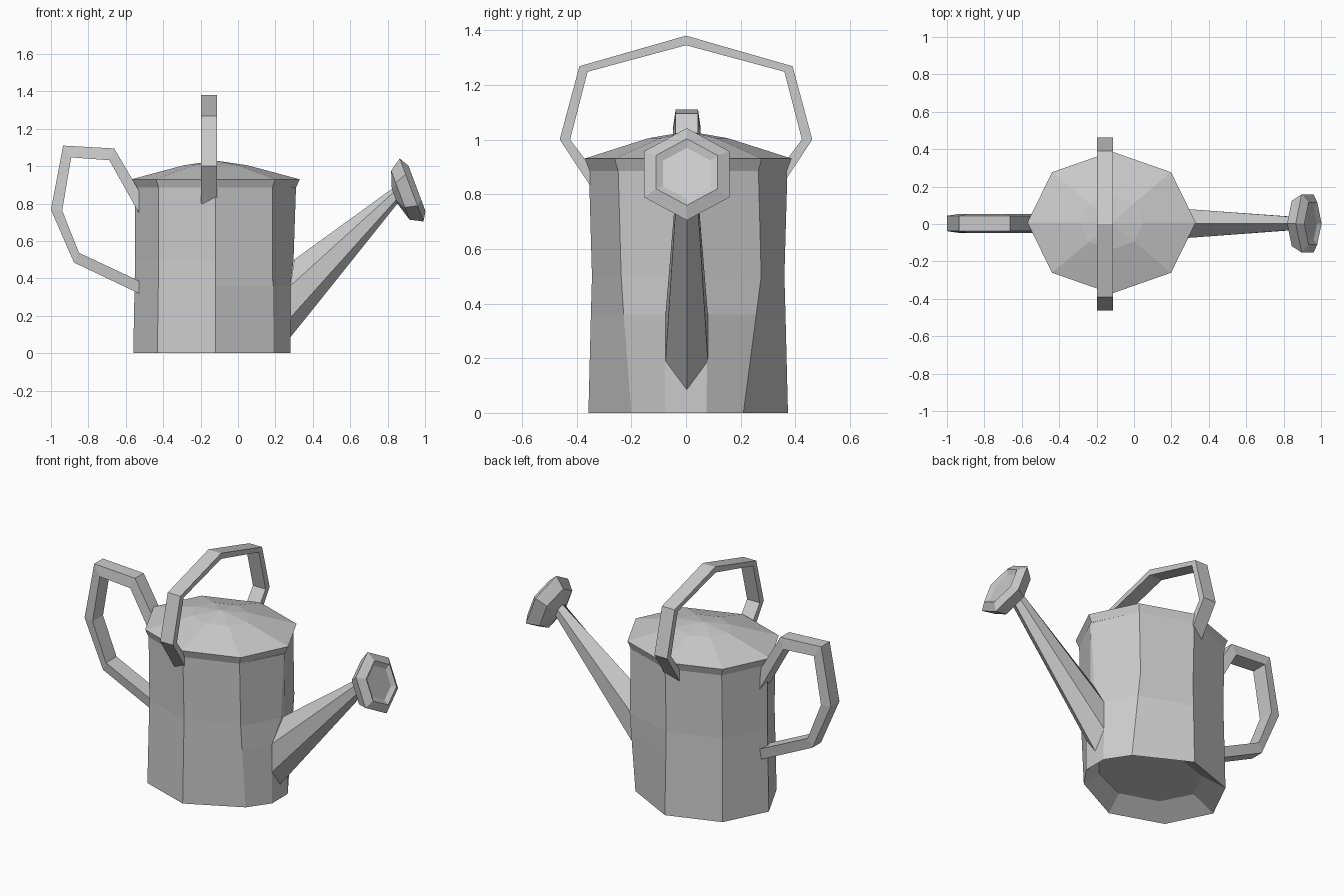
import bpy, bmesh
from math import cos, sin, pi
from mathutils import Vector

if "Cube" in bpy.data.objects:
    bpy.data.objects.remove(bpy.data.objects["Cube"])


def loft(name, rings):
    """Skin a list of equal-length vertex rings and cap both ends."""
    bm = bmesh.new()
    loops = [[bm.verts.new(p) for p in ring] for ring in rings]
    n = len(loops[0])
    for a, b in zip(loops, loops[1:]):
        for i in range(n):
            j = (i + 1) % n
            bm.faces.new((a[i], a[j], b[j], b[i]))
    bm.faces.new(loops[0][::-1])
    bm.faces.new(loops[-1])
    bmesh.ops.remove_doubles(bm, verts=bm.verts, dist=1e-4)
    bmesh.ops.dissolve_degenerate(bm, edges=bm.edges, dist=1e-5)
    bmesh.ops.recalc_face_normals(bm, faces=bm.faces)
    mesh = bpy.data.meshes.new(name)
    bm.to_mesh(mesh)
    bm.free()
    obj = bpy.data.objects.new(name, mesh)
    bpy.context.collection.objects.link(obj)
    return obj


def octagon(rx, ry, z, cx=-0.12, cy=0.008):
    return [(cx + rx * cos(i * pi / 4), cy + ry * sin(i * pi / 4), z) for i in range(8)]


def body_ring(rx, ry, z, front, flat, side, cx=-0.12):
    """Octagon whose +x corner is flattened to seat the spout.
    front: x of the flat, flat: its half width, side: y of the two neighbours."""
    ring = octagon(rx, ry, z, cx)
    ring[1] = (ring[1][0], side[1], z)
    ring[7] = (ring[7][0], side[0], z)
    return [(front, 0.003, z), (front, flat, z)] + ring[1:] + [(front, -flat, z)]


# Body with shallow recessed base
loft("can_body", [
    body_ring(0.32, 0.255, 0.07, 0.21, 0.05, (-0.15, 0.15), -0.10),
    body_ring(0.44, 0.365, 0.0, 0.28, 0.075, (-0.2, 0.21)),
    body_ring(0.433, 0.356, 0.36, 0.28, 0.078, (-0.228, 0.257)),
    body_ring(0.43, 0.352, 0.5, 0.297, 0.015, (-0.237, 0.275)),
    body_ring(0.43, 0.363, 0.885, 0.31, 0.005, (-0.248, 0.265)),
])

# Overhanging domed lid
loft("lid", [
    octagon(0.43, 0.363, 0.885),
    octagon(0.45, 0.38, 0.93),
    octagon(0.17, 0.145, 1.005),
    octagon(0.0, 0.0, 1.03),
])

# Carrying handle over the top: (outer, inner) points in the yz plane
half = [((0.33, 0.80), (0.33, 0.875)), ((0.462, 1.0), (0.424, 1.0)),
        ((0.39, 1.268), (0.36, 1.248))]
path = half + [((0, 1.38), (0, 1.345))]
path += [((-o[0], o[1]), (-i[0], i[1])) for o, i in reversed(half)]
loft("top_handle", [
    [(-0.197, o[0], o[1]), (-0.112, o[0], o[1]), (-0.112, i[0], i[1]), (-0.197, i[0], i[1])]
    for o, i in path])

# Pouring handle at the back: (outer, inner) points in the xz plane
path = [((-0.53, 0.87), (-0.53, 0.75)), ((-0.662, 1.095), (-0.688, 1.032)),
        ((-0.935, 1.11), (-0.892, 1.047)), ((-1.0, 0.767), (-0.94, 0.763)),
        ((-0.877, 0.485), (-0.85, 0.537)), ((-0.53, 0.32), (-0.53, 0.387))]
loft("back_handle", [
    [(o[0], -0.038, o[1]), (o[0], 0.044, o[1]), (i[0], 0.053, i[1]), (i[0], -0.047, i[1])]
    for o, i in path])

# Spout: tapering hexagonal tube
base = [(0.30, 0.003, 0.50), (0.28, 0.08, 0.36), (0.28, 0.08, 0.19),
        (0.28, 0.003, 0.085), (0.28, -0.075, 0.19), (0.28, -0.075, 0.36)]

axis = Vector((0.936, 0, 0.352))
up = Vector((-0.352, 0, 0.936))


def hexagon(cx, cz, r):
    c = Vector((cx, 0.003, cz))
    return [c + up * r * cos(i * pi / 3) + Vector((0, r * sin(i * pi / 3), 0)) for i in range(6)]


loft("spout", [base, hexagon(0.838, 0.84, 0.042), hexagon(0.87, 0.853, 0.042)])

# Sprinkler rose with a slightly dished face
loft("rose", [
    hexagon(0.838, 0.84, 0.045),
    hexagon(0.868, 0.845, 0.14),
    hexagon(0.928, 0.873, 0.18),
    hexagon(0.957, 0.881, 0.13),
    hexagon(0.943, 0.876, 0.10),
])
